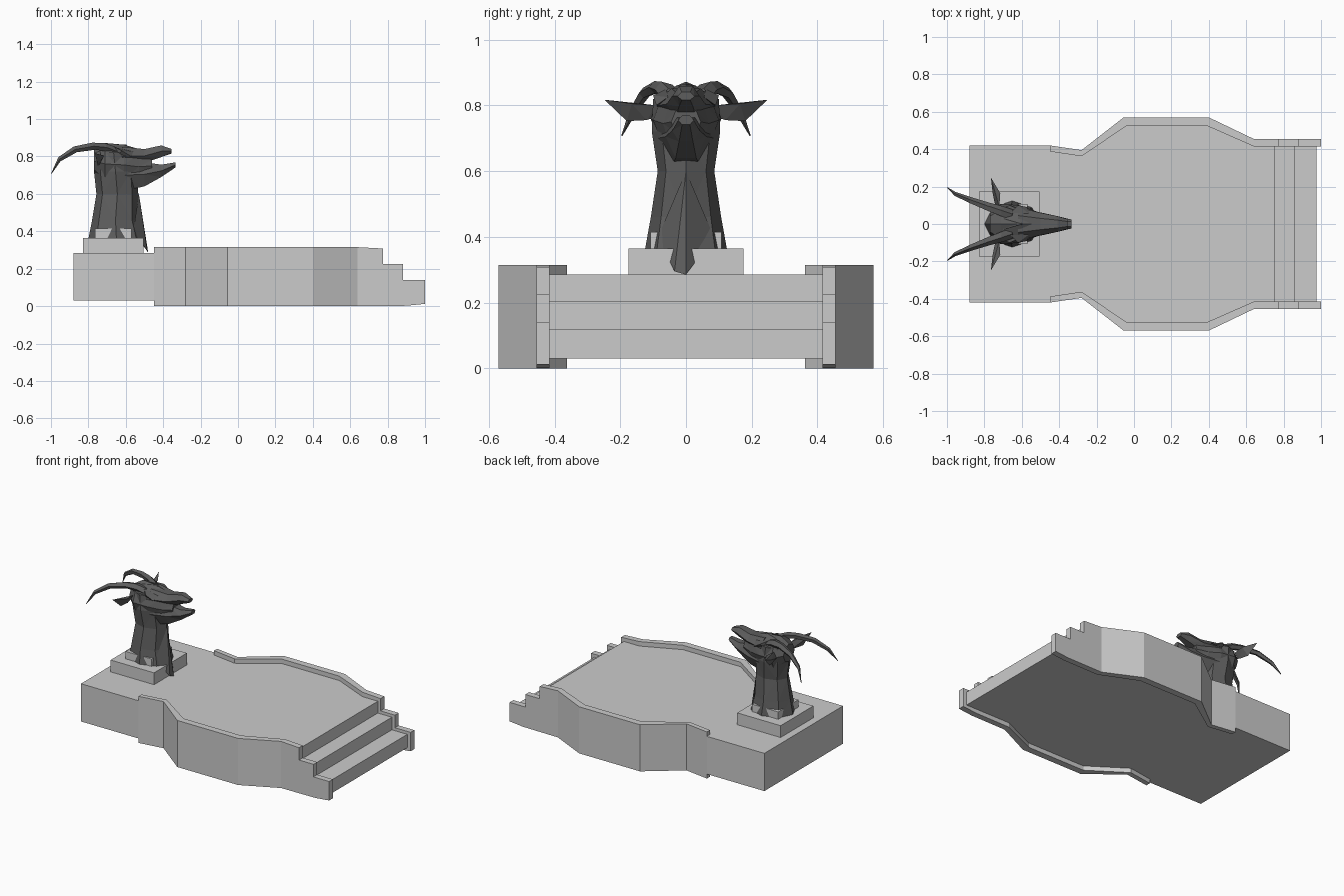
import bpy, bmesh, math
from mathutils import Vector

if "Cube" in bpy.data.objects:
    bpy.data.objects.remove(bpy.data.objects["Cube"])

dark = bpy.data.materials.new("dark_stone")
dark.diffuse_color = (0.11, 0.11, 0.11, 1)
dark.use_nodes = True
dark.node_tree.nodes["Principled BSDF"].inputs["Base Color"].default_value = dark.diffuse_color


def finish(name, bm, mat=None, mirror=False, tri=False):
    bmesh.ops.recalc_face_normals(bm, faces=bm.faces)
    if tri:
        bmesh.ops.triangulate(bm, faces=bm.faces)
    me = bpy.data.meshes.new(name)
    bm.to_mesh(me)
    bm.free()
    ob = bpy.data.objects.new(name, me)
    bpy.context.collection.objects.link(ob)
    if mat:
        me.materials.append(mat)
    if mirror:
        m = ob.modifiers.new("mirror", 'MIRROR')
        m.use_axis = (False, True, False)
        m.use_mirror_merge = False
    return ob


def prism(name, pts, offset, **kw):
    """Extrude a flat polygon along an offset vector."""
    bm = bmesh.new()
    f = bm.faces.new([bm.verts.new(p) for p in pts])
    ext = bmesh.ops.extrude_face_region(bm, geom=[f], use_keep_orig=True)
    moved = [g for g in ext["geom"] if isinstance(g, bmesh.types.BMVert)]
    bmesh.ops.translate(bm, verts=moved, vec=offset)
    return finish(name, bm, **kw)


def box(name, x0, x1, y, z0, z1):
    return prism(name, [(x0, -y, z0), (x1, -y, z0), (x1, y, z0), (x0, y, z0)], (0, 0, z1 - z0))


def loft(name, rings, u, v, n=8, **kw):
    """Skin elliptical rings (centre, radius along u, radius along v)."""
    u, v = Vector(u), Vector(v)
    bm = bmesh.new()
    loops = []
    for c, a, b in rings:
        angles = [2 * math.pi * i / n for i in range(n)]
        loops.append([bm.verts.new(Vector(c) + u * a * math.cos(t) + v * b * math.sin(t))
                      for t in angles])
    for p, q in zip(loops, loops[1:]):
        for i in range(n):
            j = (i + 1) % n
            bm.faces.new((p[i], p[j], q[j], q[i]))
    bm.faces.new(loops[0])
    bm.faces.new(loops[-1])
    return finish(name, bm, mat=dark, tri=True, **kw)


def hull(name, pts, **kw):
    bm = bmesh.new()
    for p in pts:
        bm.verts.new(p)
    bmesh.ops.convex_hull(bm, input=bm.verts)
    return finish(name, bm, mat=dark, **kw)


# Platform deck
half = [(-.88, .42), (-.45, .42), (-.45, .405), (-.28, .378),
        (-.055, .55), (.40, .55), (.64, .435), (.755, .435)]
outline = half + [(x, -y) for x, y in reversed(half)]
prism("deck", [(x, y, .03) for x, y in outline], (0, 0, .255))

# Front steps
steps = [(.755, .03), (.975, .03), (.975, .12), (.86, .12), (.86, .205), (.755, .205)]
prism("steps", [(x, -.42, z) for x, z in steps], (0, .84, 0))

# Side walls and stepped stair cheeks
outer = [(-.45, .42), (-.28, .395), (-.055, .57), (.40, .57), (.64, .455)]
inner = [(.64, .415), (.39, .525), (-.04, .525), (-.28, .362), (-.45, .388)]
prism("side_wall", [(x, y, 0) for x, y in outer + inner], (0, 0, .315), mirror=True)
cheek = [(.64, 0), (.90, .002), (1, .012), (1, .14), (.883, .14), (.883, .225),
         (.775, .225), (.775, .308), (.64, .315)]
prism("stair_cheek", [(x, .415, z) for x, z in cheek], (0, .04, 0), mirror=True)

# Pedestal and socket under the bust
box("pedestal", -.83, -.505, .175, .285, .365)
box("neck_socket", -.765, -.57, .108, .365, .415)

# Neck and pointed chest
loft("neck", [((-.65, 0, .36), .15, .125), ((-.655, 0, .46), .125, .107),
              ((-.645, 0, .60), .112, .086), ((-.655, 0, .72), .115, .104),
              ((-.665, 0, .82), .10, .10)], (1, 0, 0), (0, 1, 0))
hull("chest_point", [(-.53, 0, .60), (-.50, 0, .40), (-.48, 0, .285), (-.485, -.035, .295),
                     (-.56, .085, .40), (-.56, -.085, .40)])

# Skull, muzzle and open lower jaw
Y, Z = (0, 1, 0), (0, 0, 1)
loft("skull", [((-.77, 0, .775), .06, .06), ((-.71, 0, .76), .108, .112),
               ((-.61, 0, .755), .10, .108), ((-.53, 0, .745), .07, .095),
               ((-.46, 0, .75), .045, .045)], Y, Z)
loft("muzzle", [((-.62, 0, .80), .09, .06), ((-.50, 0, .803), .06, .042),
                ((-.41, 0, .828), .042, .036), ((-.355, 0, .828), .026, .014)], Y, Z, n=6)
loft("lower_jaw", [((-.61, 0, .70), .085, .095), ((-.50, 0, .705), .062, .075),
                   ((-.41, 0, .723), .042, .038), ((-.335, 0, .755), .024, .016)], Y, Z, n=6)

# Brows
hull("brow", [(-.66, .06, .85), (-.56, .055, .825), (-.62, .10, .83), (-.57, .09, .80),
              (-.65, .07, .80)], mirror=True)
hull("forelock", [(-.70, .03, .86), (-.70, -.03, .86), (-.60, 0, .865), (-.56, 0, .83),
                  (-.64, .03, .84), (-.64, -.03, .84)])

# Ears
hull("ear", [(-.72, .09, .80), (-.74, .09, .765), (-.715, .165, .805), (-.765, .248, .817),
             (-.75, .18, .752), (-.74, .12, .755), (-.755, .16, .785)], mirror=True)

# Swept-back horns
loft("horn", [((-.64, .045, .825), .030, .030), ((-.70, .065, .848), .030, .028),
              ((-.77, .088, .855), .025, .022), ((-.87, .125, .838), .018, .018),
              ((-.955, .16, .785), .012, .013), ((-.998, .195, .708), .002, .002)],
     Y, (-.45, 0, .9), n=5, mirror=True)
